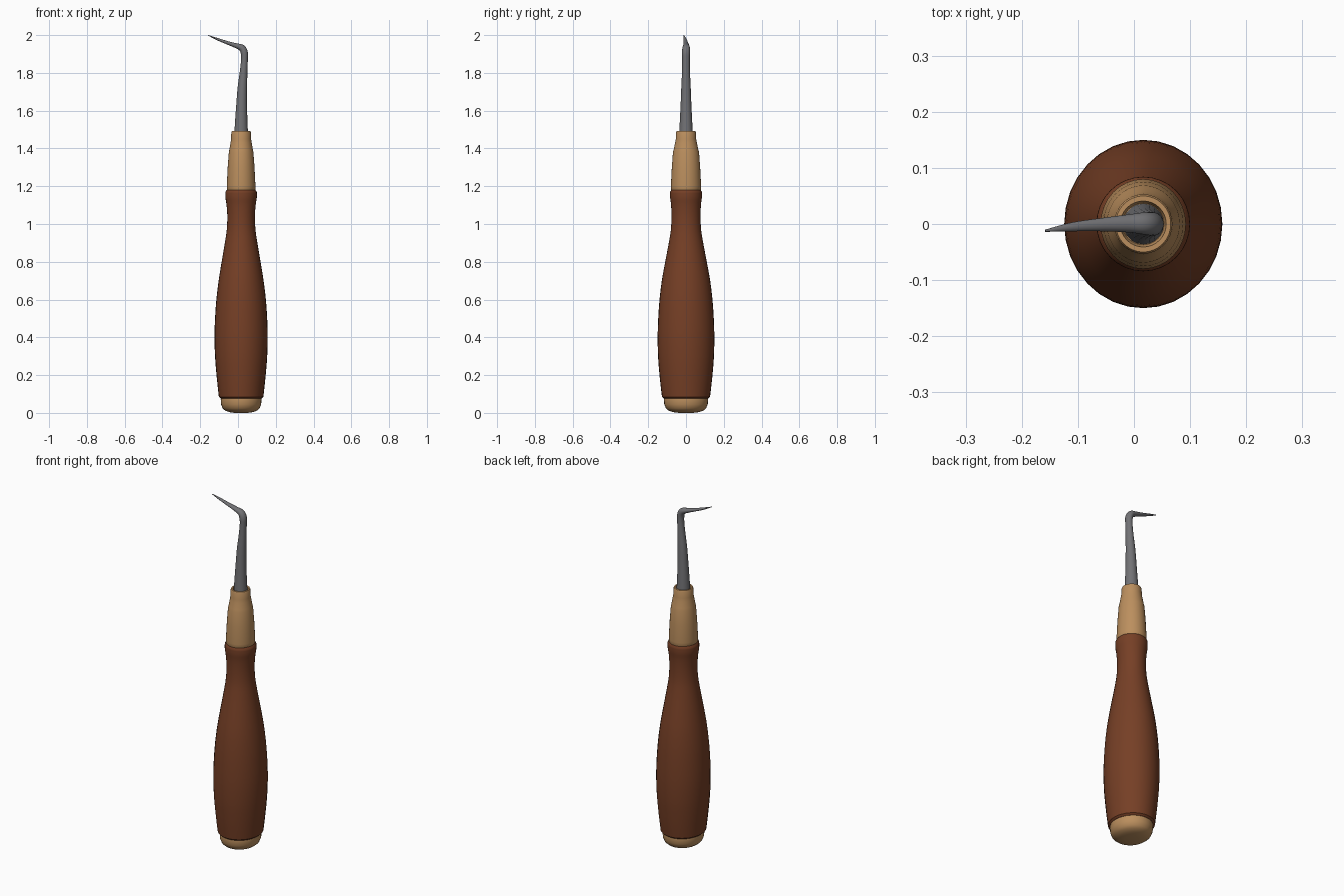
import bpy, bmesh, math
from mathutils import Vector

if "Cube" in bpy.data.objects:
    bpy.data.objects.remove(bpy.data.objects["Cube"])

CX = 0.0165      # axis of the handle


def material(name, rgb):
    m = bpy.data.materials.new(name)
    m.diffuse_color = (*rgb, 1)
    m.use_nodes = True
    m.node_tree.nodes["Principled BSDF"].inputs["Base Color"].default_value = m.diffuse_color
    return m


DARK = material("dark brown wood", (0.180, 0.050, 0.019))
PALE = material("pale wood", (0.500, 0.275, 0.112))
STEEL = material("grey steel", (0.168, 0.168, 0.178))


def smooth_path(pts, steps):
    """Catmull-Rom interpolation through tuples of any length."""
    out = []
    for i in range(len(pts) - 1):
        a, b, c, d = (Vector(pts[min(max(j, 0), len(pts) - 1)]) for j in range(i - 1, i + 3))
        for s in range(steps):
            t = s / steps
            out.append(0.5 * (2 * b + (c - a) * t + (2 * a - 5 * b + 4 * c - d) * t * t
                              + (3 * b - a - 3 * c + d) * t ** 3))
    return out + [Vector(pts[-1])]


def loft(name, rings, mat, angle=40):
    """Skin closed rings (lists of points) and cap both ends."""
    bm = bmesh.new()
    loops = [[bm.verts.new(p) for p in ring] for ring in rings]
    n = len(loops[0])
    for a, b in zip(loops, loops[1:]):
        for k in range(n):
            bm.faces.new((a[k], a[(k + 1) % n], b[(k + 1) % n], b[k]))
    bm.faces.new(loops[0][::-1])
    bm.faces.new(loops[-1])
    bmesh.ops.recalc_face_normals(bm, faces=bm.faces)
    mesh = bpy.data.meshes.new(name)
    bm.to_mesh(mesh)
    bm.free()
    mesh.materials.append(mat)
    ob = bpy.data.objects.new(name, mesh)
    bpy.context.collection.objects.link(ob)
    bpy.ops.object.select_all(action='DESELECT')
    ob.select_set(True)
    bpy.context.view_layer.objects.active = ob
    bpy.ops.object.shade_smooth_by_angle(angle=math.radians(angle))
    return ob


def turned(name, profile, mat, n=32):
    """Turned part from (z, radius in x, radius in y) rows."""
    ang = [2 * math.pi * k / n for k in range(n)]
    return loft(name, [[(CX + rx * math.cos(a), ry * math.sin(a), z) for a in ang]
                       for z, rx, ry in profile], mat)


# rounded pale butt cap
turned("butt_cap", [(0.0, .035, .038), (.004, .062, .068), (.012, .084, .092),
                    (.024, .098, .106), (.045, .106, .115), (.072, .108, .117),
                    (.085, .106, .115)], PALE)

# dark grip, slightly oval in its belly
grip = smooth_path([(.085, .118, .127), (.15, .125, .135), (.22, .132, .142),
                    (.30, .138, .148), (.40, .141, .150), (.50, .138, .147),
                    (.60, .131, .140), (.70, .119, .128), (.80, .103, .110),
                    (.90, .086, .091), (.97, .076, .080), (1.04, .073, .077),
                    (1.10, .077, .079), (1.14, .083, .084), (1.17, .083, .084)], 3)
turned("grip", [(.076, .108, .117)] + [tuple(v) for v in grip] + [(1.18, .076, .078)], DARK)

# pale stepped collar with a shallow socket on top
turned("collar", [(1.17, .070, .074), (1.18, .075, .079), (1.20, .076, .080),
                  (1.30, .071, .075), (1.38, .065, .069), (1.395, .062, .065),
                  (1.43, .056, .058), (1.45, .053, .054), (1.485, .052, .053),
                  (1.492, .049, .050), (1.492, .041, .041), (1.475, .037, .037)], PALE)

# bent steel pick: x, y, z, radius in the bend plane, radius sideways
path = smooth_path([(.017, 0, 1.46, .037, .037), (.017, 0, 1.52, .034, .034),
                    (.019, 0, 1.62, .029, .029), (.023, 0, 1.72, .025, .025),
                    (.030, 0, 1.81, .020, .021), (.034, 0, 1.87, .018, .020),
                    (.033, 0, 1.908, .019, .021), (.020, .001, 1.932, .018, .020),
                    (-.010, .001, 1.944, .013, .016), (-.055, -.001, 1.959, .009, .012),
                    (-.110, -.005, 1.979, .006, .008), (-.158, -.012, 1.999, .0015, .002)], 5)
rings = []
for i, p in enumerate(path):
    t = (path[min(i + 1, len(path) - 1)] - path[max(i - 1, 0)])
    t = Vector(t[:3]).normalized()
    side = Vector((0, 1, 0))
    up = side.cross(t).normalized()
    rings.append([Vector(p[:3]) + up * p[3] * math.cos(a) + side * p[4] * math.sin(a)
                  for a in (2 * math.pi * k / 20 for k in range(20))])
loft("steel_pick", rings, STEEL, 60)
